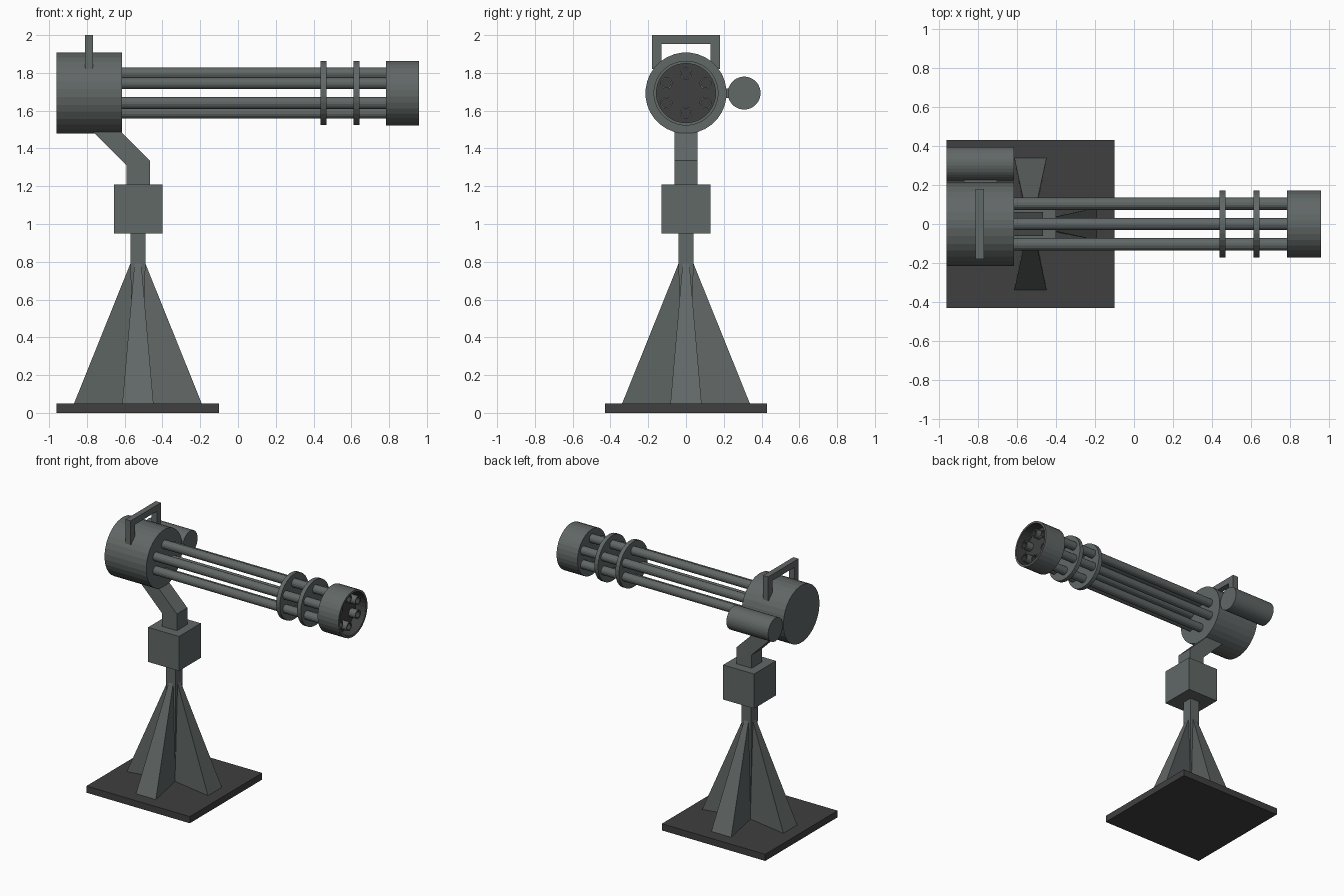
import bpy, bmesh, math
from mathutils import Matrix, Vector

if "Cube" in bpy.data.objects:
    bpy.data.objects.remove(bpy.data.objects["Cube"])


def material(name, rgb):
    m = bpy.data.materials.new(name)
    m.diffuse_color = (*rgb, 1)
    m.use_nodes = True
    m.node_tree.nodes["Principled BSDF"].inputs["Base Color"].default_value = m.diffuse_color
    return m


GREY = material("gunmetal grey", (0.12, 0.138, 0.134))
DARK = material("dark grey", (0.05, 0.05, 0.05))
PX = -0.53          # pedestal axis
AZ = 1.693          # barrel axis height


def finish(name, bm, mats):
    bmesh.ops.recalc_face_normals(bm, faces=bm.faces)
    me = bpy.data.meshes.new(name)
    bm.to_mesh(me)
    bm.free()
    for m in mats:
        me.materials.append(m)
    ob = bpy.data.objects.new(name, me)
    bpy.context.collection.objects.link(ob)
    return ob


def box(name, lo, hi, mat=GREY):
    bm = bmesh.new()
    bmesh.ops.create_cube(bm, size=1)
    lo, hi = Vector(lo), Vector(hi)
    for v in bm.verts:
        v.co = (lo + hi) / 2 + v.co * (hi - lo)
    return finish(name, bm, [mat])


def loft(name, rings, mat=GREY):
    """Solid through matching rings of points."""
    bm = bmesh.new()
    rows = [[bm.verts.new(p) for p in r] for r in rings]
    n = len(rows[0])
    for a, b in zip(rows, rows[1:]):
        for i in range(n):
            j = (i + 1) % n
            bm.faces.new((a[i], a[j], b[j], b[i]))
    bm.faces.new(rows[0])
    bm.faces.new(rows[-1])
    return finish(name, bm, [mat])


def lathe(name, profile, sides, y=0, z=AZ, dark_from=None):
    """Turn (x, radius) steps about an x-parallel axis; end caps are filled."""
    rings = []
    for x, r in profile:
        rings.append([(x, y + r * math.cos(2 * math.pi * (i + .5) / sides),
                       z + r * math.sin(2 * math.pi * (i + .5) / sides)) for i in range(sides)])
    ob = loft(name, rings)
    if dark_from is not None:      # recessed inside faces are dark
        ob.data.materials.append(DARK)
        for p in ob.data.polygons:
            if p.index >= dark_from * sides and p.index != len(ob.data.polygons) - 2:
                p.material_index = 1
    return ob


def square(h, z):
    return [(PX + sx * h, sy * h, z) for sx, sy in ((-1, -1), (1, -1), (1, 1), (-1, 1))]


# Base plate and pedestal
box("base_plate", (-0.96, -0.43, 0), (-0.10, 0.43, 0.05), DARK)
loft("pole", [square(0.02, 0.02), square(0.04, 0.79), square(0.04, 0.96)])

# Four wedge legs around the pole
for k in range(4):
    turn = Matrix.Translation((PX, 0, 0)) @ Matrix.Rotation(k * math.pi / 2, 4, 'Z')
    low = [(0, -0.018, 0.045), (0.34, -0.083, 0.045), (0.34, 0.083, 0.045), (0, 0.018, 0.045)]
    top = [(0, -0.012, 0.79), (0.04, -0.018, 0.79), (0.04, 0.018, 0.79), (0, 0.012, 0.79)]
    loft(f"leg_{k + 1}", [[turn @ Vector(p) for p in ring] for ring in (low, top)])

# Swivel block and bent neck
box("swivel_block", (-0.657, -0.13, 0.95), (-0.40, 0.13, 1.21))
path = [(-0.59, -0.465, 1.20, 1.20), (-0.59, -0.465, 1.31, 1.335), (-0.83, -0.68, 1.55, 1.55)]
loft("neck", [[(a, -0.062, za), (b, -0.062, zb), (b, 0.062, zb), (a, 0.062, za)]
              for a, b, za, zb in path])

# Drum housing, side motor and its bracket
lathe("drum_housing", [(-0.96, 0.215), (-0.613, 0.215)], 32)
lathe("side_motor", [(-0.96, 0.087), (-0.613, 0.087)], 32, y=0.308)
box("motor_bracket", (-0.87, 0.19, AZ - 0.025), (-0.70, 0.25, AZ + 0.025))

# Carrying handle
for s in (-1, 1):
    box("handle_post_" + ("left" if s < 0 else "right"),
        (-0.81, min(s * 0.13, s * 0.18), 1.82), (-0.767, max(s * 0.13, s * 0.18), 1.955))
box("handle_bar", (-0.81, -0.18, 1.953), (-0.767, 0.18, 2.0))

# Barrels with dark bores
for k, (y, z) in enumerate([(0, 2), (2, 1), (2, -1), (0, -2), (-2, -1), (-2, 1)]):
    lathe(f"barrel_{k + 1}", [(-0.63, 0.032), (0.925, 0.032), (0.925, 0.024), (0.895, 0.024)],
          16, y=y * 0.052, z=AZ + z * 0.052, dark_from=2)

# Clamp rings and open muzzle cup
for k, x in enumerate((0.437, 0.612)):
    lathe(f"clamp_ring_{k + 1}", [(x, 0.171), (x + 0.031, 0.171)], 32)
lathe("muzzle_cup", [(0.783, 0.172), (0.957, 0.172), (0.957, 0.157), (0.87, 0.157)],
      32, dark_from=2)
